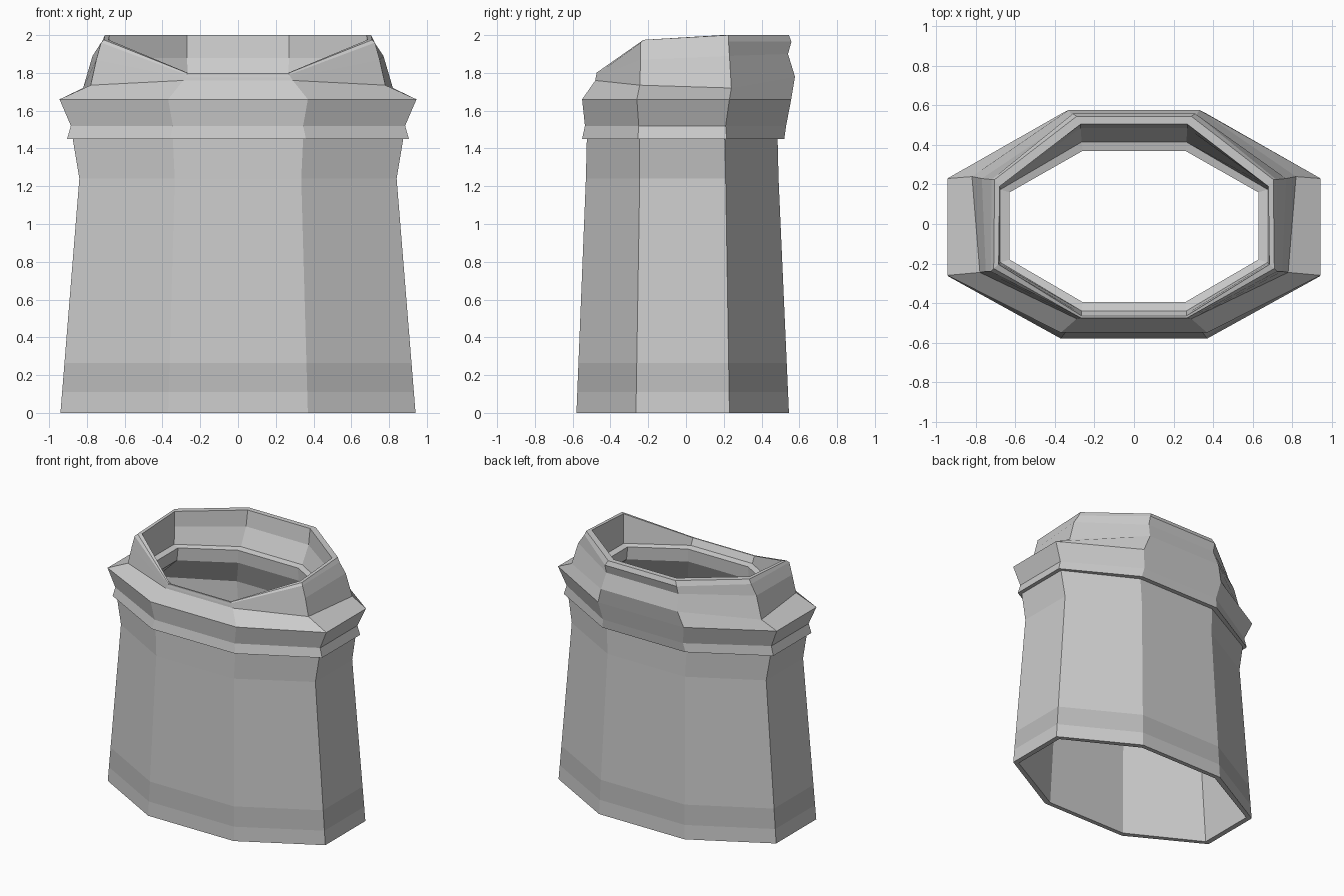
import bpy, bmesh

if "Cube" in bpy.data.objects:
    bpy.data.objects.remove(bpy.data.objects["Cube"])


def ring(front, side_front, side_back, back):
    """Octagon from its four right-hand corners, mirrored in x, counter-clockwise."""
    right = [front, side_front, side_back, back]
    return right + [(-x, y, z) for x, y, z in reversed(right)]


def level(z, a, b, front, side_front, side_back, back):
    """Horizontal octagon: a = half width of front/back, b = half width of sides."""
    return ring((a, front, z), (b, side_front, z), (b, side_back, z), (a, back, z))


def blend(r0, r1, t):
    return [tuple(p + (q - p) * t for p, q in zip(u, v)) for u, v in zip(r0, r1)]


def loft(name, rings, colour=None):
    bm = bmesh.new()
    loops = [[bm.verts.new(co) for co in r] for r in rings]
    for lo, hi in zip(loops, loops[1:]):
        for i in range(8):
            j = (i + 1) % 8
            bm.faces.new((lo[i], lo[j], hi[j], hi[i]))
    mesh = bpy.data.meshes.new(name)
    bm.to_mesh(mesh)
    bm.free()
    obj = bpy.data.objects.new(name, mesh)
    bpy.context.collection.objects.link(obj)
    if colour:
        mat = bpy.data.materials.new(name)
        mat.diffuse_color = colour
        mat.use_nodes = True
        mat.node_tree.nodes["Principled BSDF"].inputs["Base Color"].default_value = mat.diffuse_color
        mesh.materials.append(mat)
    return obj


# Main body levels
base = level(0, .37, .94, -.58, -.265, .23, .545)
waist = level(1.24, .335, .84, -.53, -.245, .21, .49)
chest = level(1.45, .345, .875, -.525, -.245, .205, .485)
base_in = level(0, .35, .90, -.545, -.25, .215, .51)
stripe_low = blend(base, waist, .11 / 1.24)
stripe_high = blend(base, waist, .265 / 1.24)

loft("hem", [base_in, base, stripe_low])
loft("hem_stripe", [stripe_low, stripe_high], (.5, .5, .5, 1))
loft("body", [stripe_high, waist, chest])

# Flared collar flowing into the raised neck, low at the front
rim_inner = ring((.265, -.465, 1.80), (.685, -.205, 1.975), (.68, .19, 2.0), (.27, .505, 2.0))
loft("collar_and_neck", [
    chest,
    level(1.45, .36, .905, -.55, -.255, .215, .52),
    level(1.52, .345, .885, -.535, -.25, .21, .53),
    level(1.66, .37, .945, -.55, -.26, .23, .557),
    ring((.29, -.48, 1.76), (.78, -.245, 1.735), (.82, .24, 1.72), (.33, .577, 1.78)),
    ring((.28, -.478, 1.775), (.75, -.24, 1.87), (.77, .23, 1.89), (.31, .54, 1.9)),
    ring((.27, -.475, 1.79), (.725, -.24, 1.96), (.72, .225, 1.965), (.31, .558, 1.965)),
    ring((.27, -.475, 1.80), (.71, -.225, 1.975), (.705, .225, 2.0), (.29, .545, 2.0)),
    rim_inner,
])

# Inside: stepped neck wall, narrow shelf, then the lining down to the hem
loft("lining", [
    rim_inner,
    ring((.265, -.455, 1.78), (.68, -.2, 1.88), (.68, .19, 1.88), (.27, .485, 1.88)),
    level(1.75, .265, .675, -.44, -.195, .175, .415),
    level(1.74, .26, .63, -.395, -.18, .16, .37),
    level(1.64, .26, .64, -.40, -.18, .16, .375),
    level(1.45, .325, .835, -.49, -.23, .19, .45),
    level(1.24, .315, .80, -.495, -.23, .195, .455),
    base_in,
])
